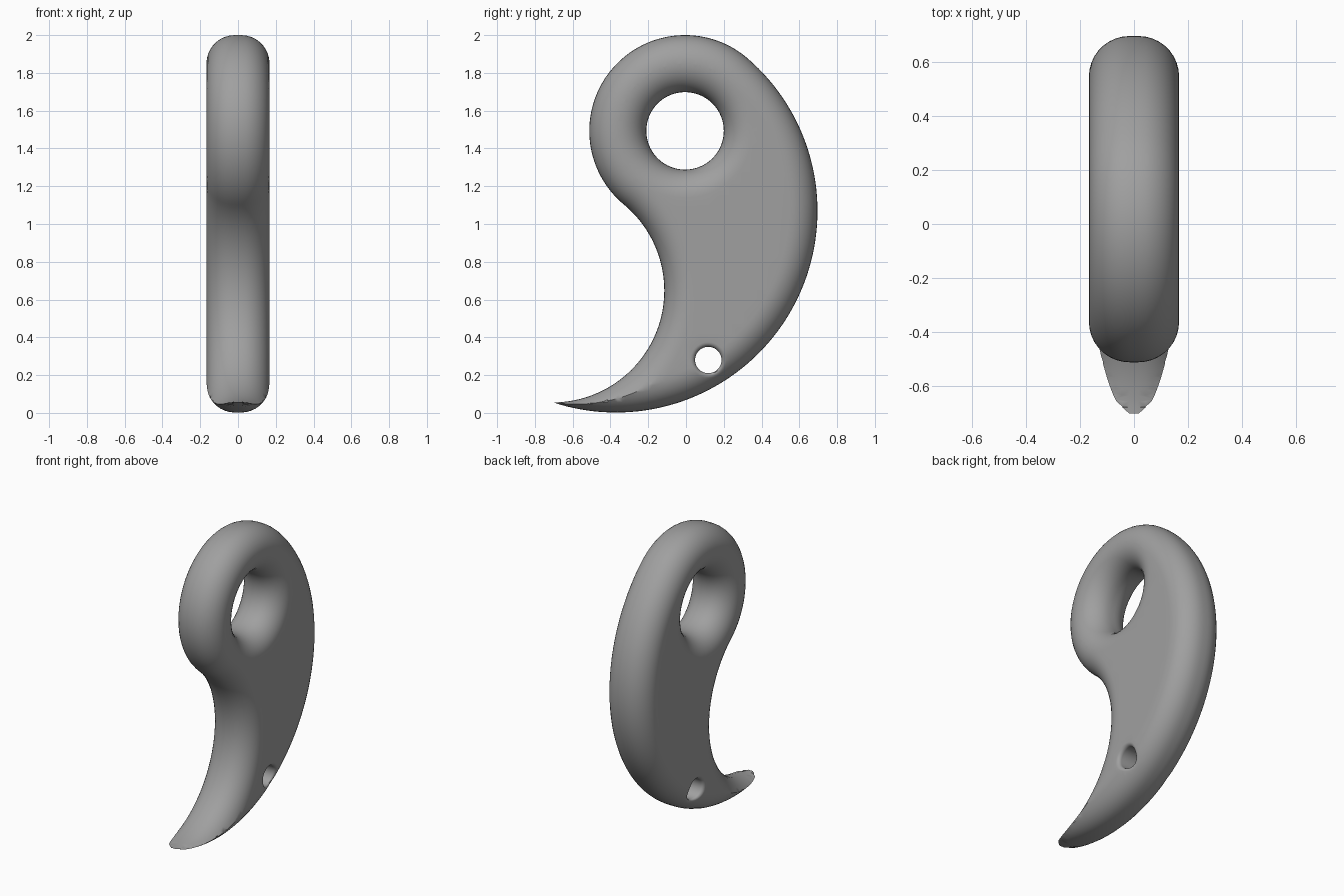
import bpy, bmesh, math
from mathutils import Vector
from mathutils.geometry import delaunay_2d_cdt

if "Cube" in bpy.data.objects:
    bpy.data.objects.remove(bpy.data.objects["Cube"])

HALF, ROUND = 0.167, 0.15            # half thickness and edge rounding
rad = math.radians

# Outline circles in the (y, z) plane: head, outer back curve, inner belly curve
HEAD, R_HEAD = Vector((-0.005, 1.493)), 0.507
ANG_BACK, ANG_BELLY = rad(49.2), rad(230.3)    # tangent points on the head


def polar(c, r, a):
    return c + Vector((math.cos(a), math.sin(a))) * r


R_BACK, R_BELLY = 1.067, 0.592
BACK = polar(HEAD, R_HEAD - R_BACK, ANG_BACK)
BELLY = polar(HEAD, R_HEAD + R_BELLY, ANG_BELLY)
TIP = Vector((-0.702, 0.0556))
R_RING = 0.205
CORD, R_CORD, CORD_ROUND = Vector((0.118, 0.28)), 0.07, 0.025


def arc(c, r, a0, a1, n, inward):
    """Points on an arc with the normal that leads into the body."""
    out = []
    for i in range(n):
        a = a0 + (a1 - a0) * i / n
        out.append((polar(c, r, a), polar(Vector((0, 0)), inward, a)))
    return out


def edge_distance(p):
    """Distance to the outline or the finger hole."""
    v = p - HEAD
    d = min(R_BACK - (p - BACK).length, (p - BELLY).length - R_BELLY,
            v.length - R_RING)
    if ANG_BACK <= math.atan2(v.y, v.x) % math.tau <= ANG_BELLY:
        d = min(d, R_HEAD - v.length)
    return d


def rounding(d, r):
    """Drop of a rounded edge at distance d from the rim."""
    d = max(0.0, min(d, r))
    return r - math.sqrt(max(0.0, r * r - (r - d) ** 2))


def half_thickness(p):
    h = HALF - rounding(edge_distance(p), ROUND)
    return h - rounding((p - CORD).length - R_CORD, CORD_ROUND)


# Rim loops: outline, finger hole, cord hole
tip_back = math.atan2(*(TIP - BACK).yx)
tip_belly = math.atan2(*(TIP - BELLY).yx)
outline = arc(HEAD, R_HEAD, ANG_BELLY, ANG_BACK, 68, -1)
outline += arc(BACK, R_BACK, ANG_BACK, tip_back, 110, -1)
outline += arc(BELLY, R_BELLY, tip_belly, ANG_BELLY - math.pi, 64, 1)
ring = arc(HEAD, R_RING, 0, math.tau, 80, 1)
cord = arc(CORD, R_CORD, 0, math.tau, 36, 1)

points, edges = [], []
for loop in (outline, ring, cord):
    s, n = len(points), len(loop)
    points += [p for p, _ in loop]
    edges += [(s + i, s + (i + 1) % n) for i in range(n)]


def add(p, gap, clear=R_CORD + CORD_ROUND + 0.006):
    if (p - CORD).length > clear and all((p - q).length > gap for q in points):
        points.append(p)


# Rows of points round each rim, stopping at the ridge where roundings meet
steps = [ROUND * (1 - math.cos(math.pi / 2 * k / 9)) for k in range(1, 10)]
rows, ridge = [], []
for p, n in outline + ring:
    last = 0.0
    for d in steps:
        if edge_distance(p + n * d) < d - 1e-4:
            lo, hi = last, d
            for _ in range(18):
                mid = (lo + hi) / 2
                if edge_distance(p + n * mid) < mid - 1e-5:
                    hi = mid
                else:
                    lo = mid
            if lo > 0.0008:
                ridge.append(p + n * lo)
            break
        rows.append(p + n * d)
        last = d
for k in range(1, 6):
    for p, n in cord:
        add(p + n * CORD_ROUND * (1 - math.cos(math.pi / 2 * k / 5)), 0.0004, R_CORD)
for p in ridge:
    add(p, 0.005 if p.y < 0.5 else 0.012)
for p in rows:
    add(p, 0.0015)

# Even fill of the flat sides
for i in range(-12, 13):
    for j in range(0, 36):
        p = Vector((i * 0.06, j * 0.06))
        if edge_distance(p) > ROUND + 0.02:
            add(p, 0.02)

co, _, tris, *_ = delaunay_2d_cdt(points, edges, [], 1, 1e-6)


def in_hole(t):
    return any(all((co[i] - c).length < r + 1e-4 for i in t)
               for c, r in ((HEAD, R_RING), (CORD, R_CORD)))


tris = [t for t in tris if not in_hole(t)]

# Claw body: two domed sides joined by the rim walls
bm = bmesh.new()
sides = [[bm.verts.new((s * half_thickness(p), p.x, p.y)) for p in co] for s in (1, -1)]
count = {}
for t in tris:
    bm.faces.new([sides[0][i] for i in t])
    bm.faces.new([sides[1][i] for i in reversed(t)])
    for a, b in zip(t, list(t[1:]) + [t[0]]):
        count[(a, b)] = 1
for a, b in count:
    if (b, a) not in count:
        bm.faces.new((sides[0][b], sides[0][a], sides[1][a], sides[1][b]))
bmesh.ops.delete(bm, geom=[v for v in bm.verts if not v.link_faces], context='VERTS')
bmesh.ops.recalc_face_normals(bm, faces=bm.faces)
mesh = bpy.data.meshes.new("claw_pendant")
bm.to_mesh(mesh)
bm.free()

grey = bpy.data.materials.new("mid grey")
grey.diffuse_color = (0.35, 0.35, 0.35, 1)
grey.use_nodes = True
grey.node_tree.nodes["Principled BSDF"].inputs["Base Color"].default_value = grey.diffuse_color
mesh.materials.append(grey)
body = bpy.data.objects.new("claw_pendant", mesh)
bpy.context.collection.objects.link(body)
bpy.context.view_layer.objects.active = body
body.select_set(True)
bpy.ops.object.shade_smooth_by_angle(angle=rad(35))
